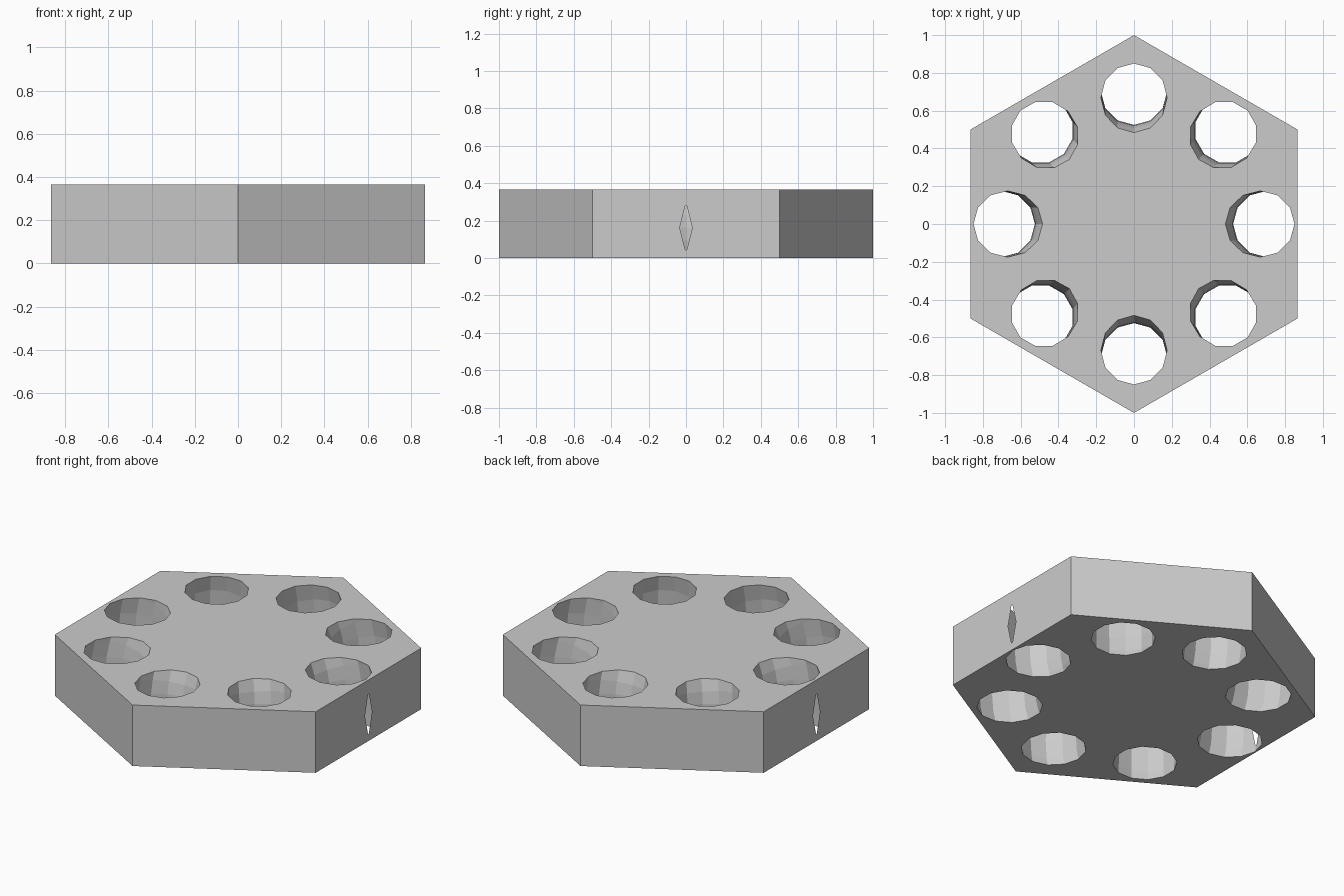
import bpy
from math import pi

if "Cube" in bpy.data.objects:
    bpy.data.objects.remove(bpy.data.objects["Cube"])

HEIGHT = 0.366      # plate thickness
RING_Z = 0.162      # height of the cutting rings' centre

# Hexagonal plate with corners on the y axis
bpy.ops.mesh.primitive_cylinder_add(vertices=6, radius=1, depth=HEIGHT,
                                    location=(0, 0, HEIGHT / 2))
plate = bpy.context.object
plate.name = "hex_plate"

# Four upright rings, each cutting two opposite curved holes
cutters = []
for i in range(4):
    bpy.ops.mesh.primitive_torus_add(major_segments=48, minor_segments=12,
                                     major_radius=0.7, minor_radius=0.175,
                                     location=(0, 0, RING_Z),
                                     rotation=(pi / 2, 0, i * pi / 4))
    ring = bpy.context.object
    ring.name = f"hole_cutter_{i + 1}"
    ring.hide_render = True
    cutters.append(ring)
    cut = plate.modifiers.new(f"holes_{i + 1}", 'BOOLEAN')
    cut.operation = 'DIFFERENCE'
    cut.solver = 'EXACT'
    cut.object = ring

# Apply the cuts and clear away the cutters
bpy.ops.object.select_all(action='DESELECT')
plate.select_set(True)
bpy.context.view_layer.objects.active = plate
for mod in list(plate.modifiers):
    bpy.ops.object.modifier_apply(modifier=mod.name)
for ring in cutters:
    bpy.data.objects.remove(ring, do_unlink=True)
bpy.ops.object.shade_flat()
